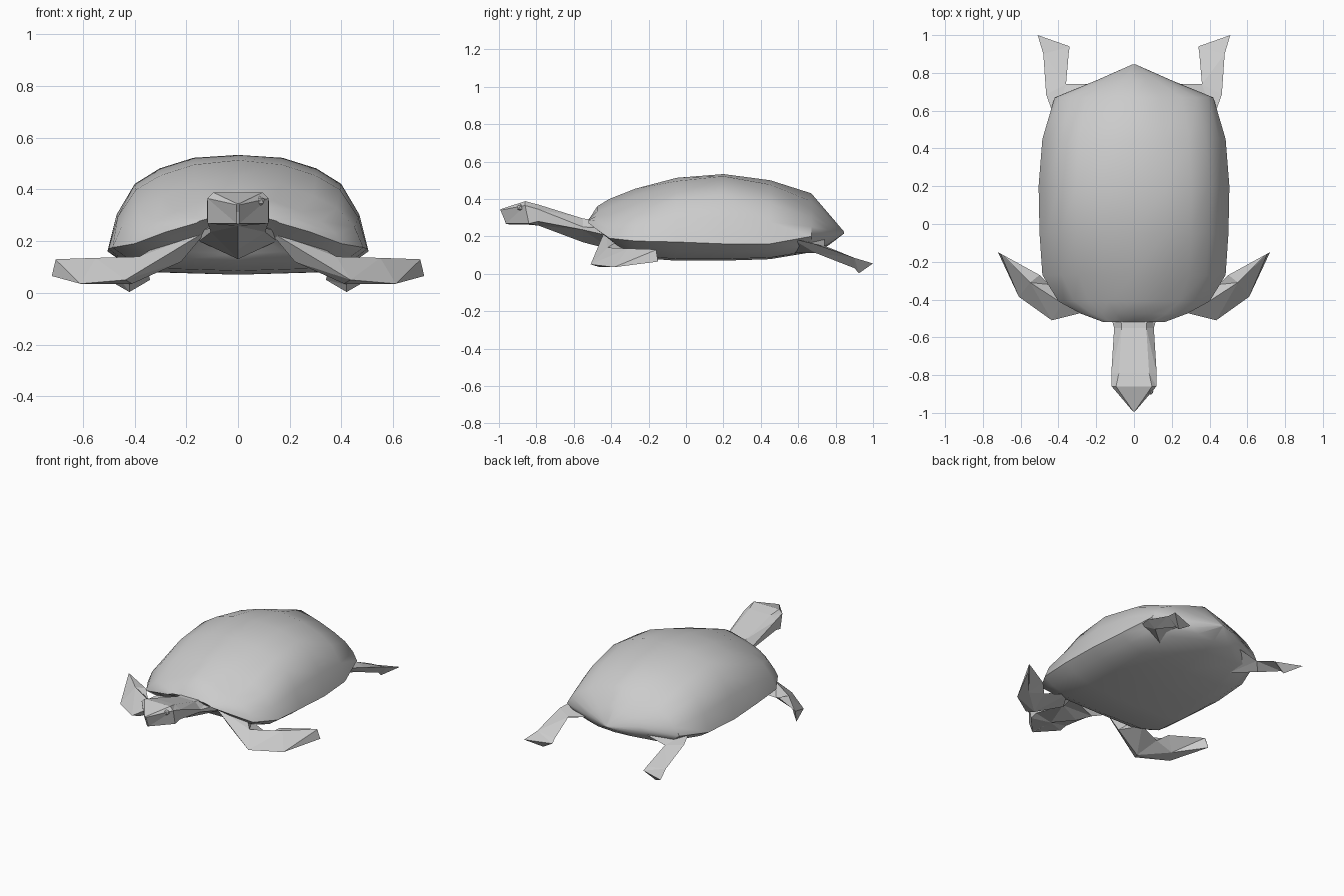
import bpy, bmesh, math

if "Cube" in bpy.data.objects:
    bpy.data.objects.remove(bpy.data.objects["Cube"], do_unlink=True)

grey = bpy.data.materials.new("plain grey")
grey.use_nodes = True
grey.diffuse_color = (0.6, 0.6, 0.6, 1)
bsdf = next(n for n in grey.node_tree.nodes if n.type == 'BSDF_PRINCIPLED')
bsdf.inputs["Base Color"].default_value = grey.diffuse_color


def loft(name, rings, smooth=None):
    """Skin closed rings of equal length, cap both ends."""
    bm = bmesh.new()
    rows = [[bm.verts.new(p) for p in ring] for ring in rings]
    n = len(rows[0])
    for a, b in zip(rows, rows[1:]):
        for i in range(n):
            j = (i + 1) % n
            bm.faces.new((a[i], a[j], b[j], b[i]))
    bm.faces.new(rows[0])
    bm.faces.new(rows[-1])
    if smooth is None:
        bmesh.ops.triangulate(bm, faces=bm.faces[:])
    bmesh.ops.recalc_face_normals(bm, faces=bm.faces[:])
    mesh = bpy.data.meshes.new(name)
    bm.to_mesh(mesh)
    bm.free()
    ob = bpy.data.objects.new(name, mesh)
    bpy.context.collection.objects.link(ob)
    mesh.materials.append(grey)
    if smooth:
        bpy.ops.object.select_all(action='DESELECT')
        ob.select_set(True)
        bpy.context.view_layer.objects.active = ob
        bpy.ops.object.shade_smooth_by_angle(angle=math.radians(smooth))


def mirrored(half):
    """Complete a half ring that starts and ends on the centre line."""
    return half + [(-x, y, z) for x, y, z in half[-2:0:-1]]


def pair(name, rings):
    loft("left_" + name, rings)
    loft("right_" + name, [[(-x, y, z) for x, y, z in r] for r in rings])


# Shell stations: y, half width, top z, rim z, belly z, roundness of the arch
stations = [
    (-.52, .16, .29, .27, .20, 1), (-.475, .28, .36, .235, .15, .45),
    (-.41, .40, .40, .19, .12, .42), (-.27, .485, .455, .175, .085, .68),
    (-.05, .50, .513, .17, .07, .93), (.2, .505, .533, .16, .07, 1),
    (.45, .485, .50, .16, .078, .88), (.67, .42, .43, .20, .115, .5),
    (.76, .2, .325, .21, .15, .45), (.845, .008, .225, .22, .215, .5)]
dome = [(0, 1), (.34, .97), (.6, .86), (.79, .70), (.93, .38), (1, 0)]
under = [(.87, .5), (.62, .1), (0, 0)]


def shell_ring(y, w, top, rim, belly, arch):
    half = [(w * u, y, rim + (arch * v + (1 - arch) * (1 - u)) * (top - rim))
            for u, v in dome]
    # The belly starts behind the overhanging front rim
    lean = max(0, -.27 - y) * .55
    half += [(w * u, y + lean * (1 - v), belly + v * (rim - belly))
             for u, v in under]
    return mirrored(half)


loft("shell", [shell_ring(*s) for s in stations], 42)


# Neck and head: y, top half width, top z, cheek half width, upper and lower
# cheek z, bottom z, then how far the lower edge is set back
def neck_ring(y, tw, top, w, upper, lower, bottom, back):
    return mirrored([(0, y, top), (tw, y, top), (w, y, upper),
                     (w, y + back, lower), (0, y + back, bottom)])


neck = [(-.40, .08, .28, .15, .24, .20, .13, 0),
        (-.55, .065, .295, .105, .25, .235, .168, 0),
        (-.79, .08, .37, .12, .345, .28, .258, 0),
        (-.86, .095, .388, .118, .365, .268, .262, .02),
        (-.992, .004, .345, .006, .34, .268, .265, .03)]
loft("neck_and_head", [neck_ring(*n) for n in neck])

# Small eye bump
bpy.ops.mesh.primitive_ico_sphere_add(subdivisions=1, radius=.02,
                                      location=(.085, -.885, .355))
bpy.context.object.name = "eye"
bpy.context.object.data.materials.append(grey)

# Front flippers: shoulder, elbow, blade, tip
pair("front_flipper", [
    [(.12, -.43, .24), (.22, -.41, .12), (.30, -.28, .12), (.30, -.34, .19)],
    [(.435, -.51, .05), (.41, -.46, .035), (.45, -.32, .09), (.38, -.42, .14)],
    [(.61, -.385, .035), (.57, -.32, .05), (.50, -.27, .125), (.55, -.31, .135)],
    [(.72, -.15, .065), (.718, -.15, .07), (.70, -.16, .13), (.705, -.16, .128)]])

# Hind flippers: hip, ankle, foot edge
pair("hind_flipper", [
    [(.42, .56, .19), (.16, .74, .20), (.28, .58, .11)],
    [(.465, .685, .16), (.36, .74, .15), (.41, .69, .112)],
    [(.48, .90, .085), (.345, .91, .07), (.42, .90, .03)],
    [(.51, 1.0, .055), (.34, .94, .05), (.42, .925, .003)]])
